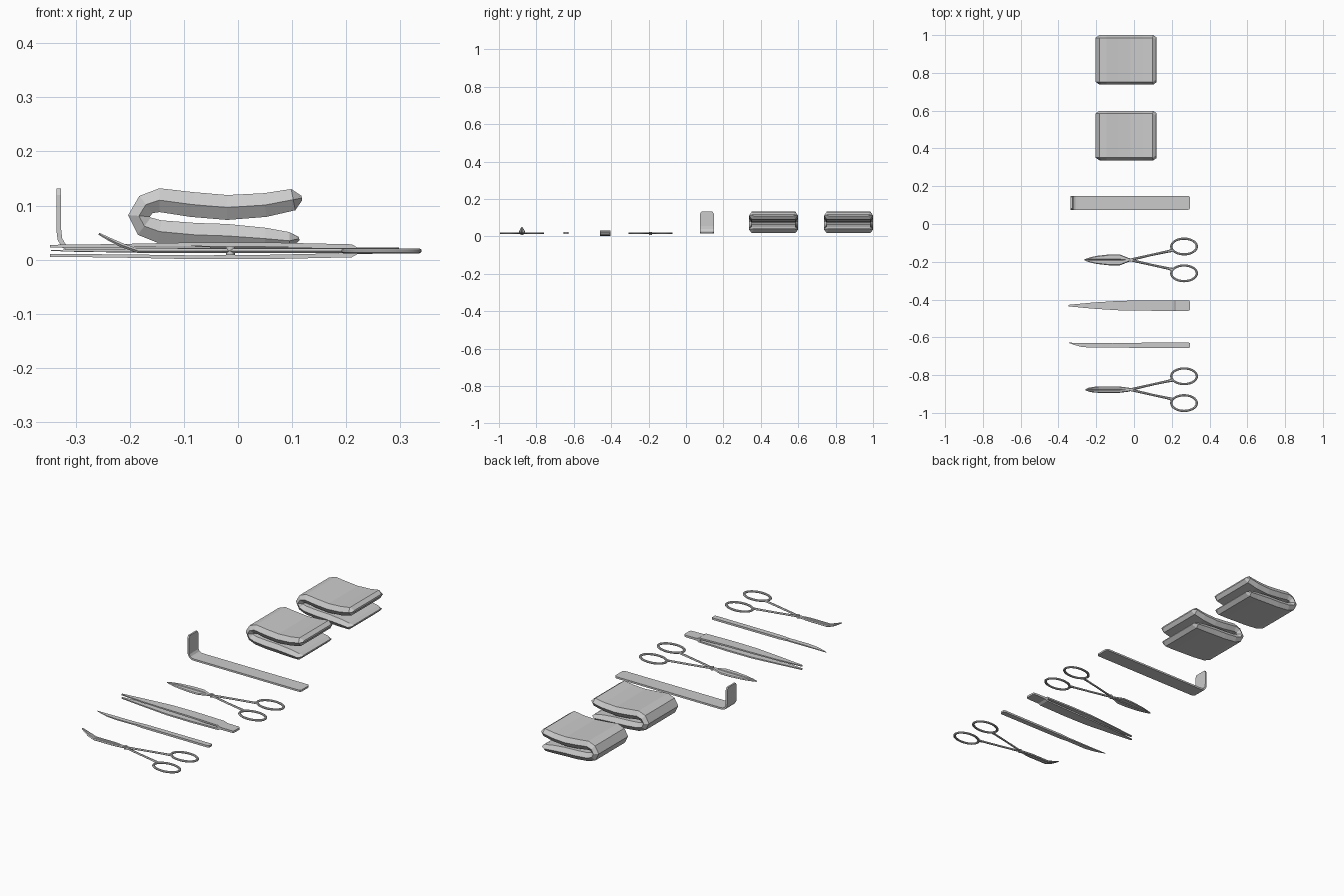
import bpy, bmesh, math
from mathutils import Vector


def finish(name, bm, smooth=False):
    bmesh.ops.recalc_face_normals(bm, faces=bm.faces)
    mesh = bpy.data.meshes.new(name)
    bm.to_mesh(mesh)
    bm.free()
    ob = bpy.data.objects.new(name, mesh)
    bpy.context.collection.objects.link(ob)
    if smooth:
        for p in mesh.polygons:
            p.use_smooth = True
        bpy.context.view_layer.objects.active = ob
        ob.select_set(True)
        bpy.ops.object.shade_smooth_by_angle(angle=math.radians(35))
        ob.select_set(False)
    return ob


def bar(name, stations, y0, inset=0.0):
    """Loft along x/z; station = x, z, y offset, half width, half thickness.
    A non-zero inset gives the long sides a ridge."""
    bm = bmesh.new()
    rings = []
    n = len(stations)
    for i, (x, z, y, w, t) in enumerate(stations):
        a, b = stations[max(i - 1, 0)], stations[min(i + 1, n - 1)]
        d = Vector((b[0] - a[0], b[1] - a[1])).normalized()
        nx, nz = -d.y, d.x
        c = min(inset, w * 0.6)
        sec = [(-t, -w + c), (-t, w - c), (t, w - c), (t, -w + c)]
        if inset:
            sec = [sec[0], sec[1], (0, w), sec[2], sec[3], (0, -w)]
        rings.append([bm.verts.new((x + nx * h, y0 + y + v, z + nz * h)) for h, v in sec])
    k = len(rings[0])
    for r, s in zip(rings, rings[1:]):
        for j in range(k):
            bm.faces.new((r[j], r[(j + 1) % k], s[(j + 1) % k], s[j]))
    bm.faces.new(rings[0])
    bm.faces.new(rings[-1])
    return finish(name, bm)


def finger_ring(name, cx, cy, cz, rx, ry, segs=28, sides=8):
    bm = bmesh.new()
    rows = []
    for i in range(segs):
        a = 2 * math.pi * i / segs
        row = []
        for j in range(sides):
            b = 2 * math.pi * (j + 0.5) / sides
            u, v = 0.0065 * math.cos(b), 0.005 * math.sin(b)
            row.append(bm.verts.new((cx + (rx + u) * math.cos(a),
                                     cy + (ry + u) * math.sin(a), cz + v)))
        rows.append(row)
    for i in range(segs):
        r, s = rows[i], rows[(i + 1) % segs]
        for j in range(sides):
            bm.faces.new((r[j], s[j], s[(j + 1) % sides], r[(j + 1) % sides]))
    return finish(name, bm, True)


def scissors(name, y0, blade):
    """blade = list of x, z, full half-leaf width, half thickness."""
    for s, side in ((1, "left"), (-1, "right")):
        st = [(x, z, -s * w / 2, w / 2, t) for x, z, w, t in blade]
        st += [(-0.03, 0.0165, -s * 0.003, 0.008, 0.004),
               (0.0, 0.0165, s * 0.005, 0.007, 0.004),
               (0.10, 0.0165, s * 0.028, 0.006, 0.004),
               (0.18, 0.0165, s * 0.045, 0.007, 0.004),
               (0.205, 0.0165, s * 0.052, 0.010, 0.004)]
        bar(f"{name}_{side}_half", st, y0, 0.004)
        finger_ring(f"{name}_{side}_ring", 0.265, y0 + s * 0.071, 0.0165, 0.068, 0.0415)
    bm = bmesh.new()
    bmesh.ops.create_cone(bm, cap_ends=True, segments=12, radius1=0.008,
                          radius2=0.008, depth=0.016)
    bmesh.ops.translate(bm, verts=bm.verts, vec=(-0.014, y0, 0.0165))
    finish(f"{name}_rivet", bm)


# Clamp with upturned tips, and straight scissors
scissors("curved_clamp", -0.877, [
    (-0.257, 0.048, 0.003, 0.002), (-0.24, 0.039, 0.010, 0.003),
    (-0.215, 0.027, 0.015, 0.004), (-0.185, 0.0165, 0.017, 0.004),
    (-0.08, 0.0165, 0.017, 0.004)])
scissors("scissors", -0.190, [
    (-0.262, 0.0165, 0.003, 0.002), (-0.235, 0.0165, 0.013, 0.003),
    (-0.20, 0.0165, 0.021, 0.0035), (-0.13, 0.0165, 0.029, 0.004),
    (-0.075, 0.0165, 0.029, 0.004)])

# Scalpel: curved-edge blade and flat handle
bar("scalpel_blade", [
    (-0.345, 0.017, 0.013, 0.001, 0.001), (-0.32, 0.017, 0.008, 0.005, 0.0015),
    (-0.28, 0.017, 0.002, 0.010, 0.002), (-0.23, 0.017, -0.001, 0.012, 0.003),
    (-0.14, 0.017, 0.0, 0.012, 0.003), (-0.10, 0.017, 0.0, 0.010, 0.003)], -0.642)
bar("scalpel_handle", [
    (-0.12, 0.017, 0, 0.010, 0.004), (-0.08, 0.017, 0, 0.013, 0.005),
    (0.29, 0.017, 0, 0.014, 0.005), (0.296, 0.017, 0, 0.011, 0.005)], -0.642)

# Tweezers: two bowed arms meeting in a flat grip
for s, side in ((1, "upper"), (-1, "lower")):
    bar(f"tweezers_{side}_arm", [
        (-0.347, 0.0165 + s * 0.0085, 0, 0.004, 0.0025),
        (-0.22, 0.0165 + s * 0.0095, 0, 0.016, 0.003),
        (-0.08, 0.0165 + s * 0.012, 0, 0.025, 0.0035),
        (0.05, 0.0165 + s * 0.0115, 0, 0.027, 0.004),
        (0.21, 0.0165 + s * 0.008, 0, 0.028, 0.004),
        (0.22, 0.0165 + s * 0.003, 0, 0.028, 0.003)], -0.432)
bar("tweezers_grip", [
    (0.205, 0.0165, 0, 0.028, 0.006), (0.285, 0.0165, 0, 0.028, 0.005),
    (0.293, 0.0165, 0, 0.026, 0.005), (0.297, 0.0165, 0, 0.020, 0.005)], -0.432)

# Retractor: flat bar with an upturned end
bar("retractor", [
    (-0.331, 0.132, 0, 0.030, 0.0045), (-0.331, 0.120, 0, 0.037, 0.0045),
    (-0.331, 0.055, 0, 0.037, 0.0045), (-0.329, 0.038, 0, 0.037, 0.0045),
    (-0.322, 0.026, 0, 0.037, 0.0045), (-0.311, 0.020, 0, 0.037, 0.0045),
    (-0.295, 0.0185, 0, 0.037, 0.0045), (0.285, 0.0185, 0, 0.037, 0.0045),
    (0.293, 0.0185, 0, 0.034, 0.0045), (0.297, 0.0185, 0, 0.027, 0.0045)], 0.112)

# Folded cloths
fold = [(0.118, 0.114, 0, 0.120, 0.004), (0.102, 0.111, 0, 0.131, 0.020),
        (0.05, 0.101, 0, 0.131, 0.022), (-0.02, 0.0965, 0, 0.131, 0.023),
        (-0.085, 0.102, 0, 0.131, 0.023), (-0.145, 0.110, 0, 0.131, 0.022),
        (-0.170, 0.102, 0, 0.131, 0.020), (-0.183, 0.081, 0, 0.131, 0.020),
        (-0.173, 0.062, 0, 0.131, 0.020), (-0.145, 0.052, 0, 0.131, 0.021),
        (-0.08, 0.046, 0, 0.131, 0.022), (-0.02, 0.044, 0, 0.131, 0.022),
        (0.05, 0.039, 0, 0.131, 0.020), (0.095, 0.035, 0, 0.131, 0.016),
        (0.113, 0.039, 0, 0.120, 0.003)]
for name, y in (("near_cloth", 0.468), ("far_cloth", 0.869)):
    bar(name, fold, y, 0.014)
